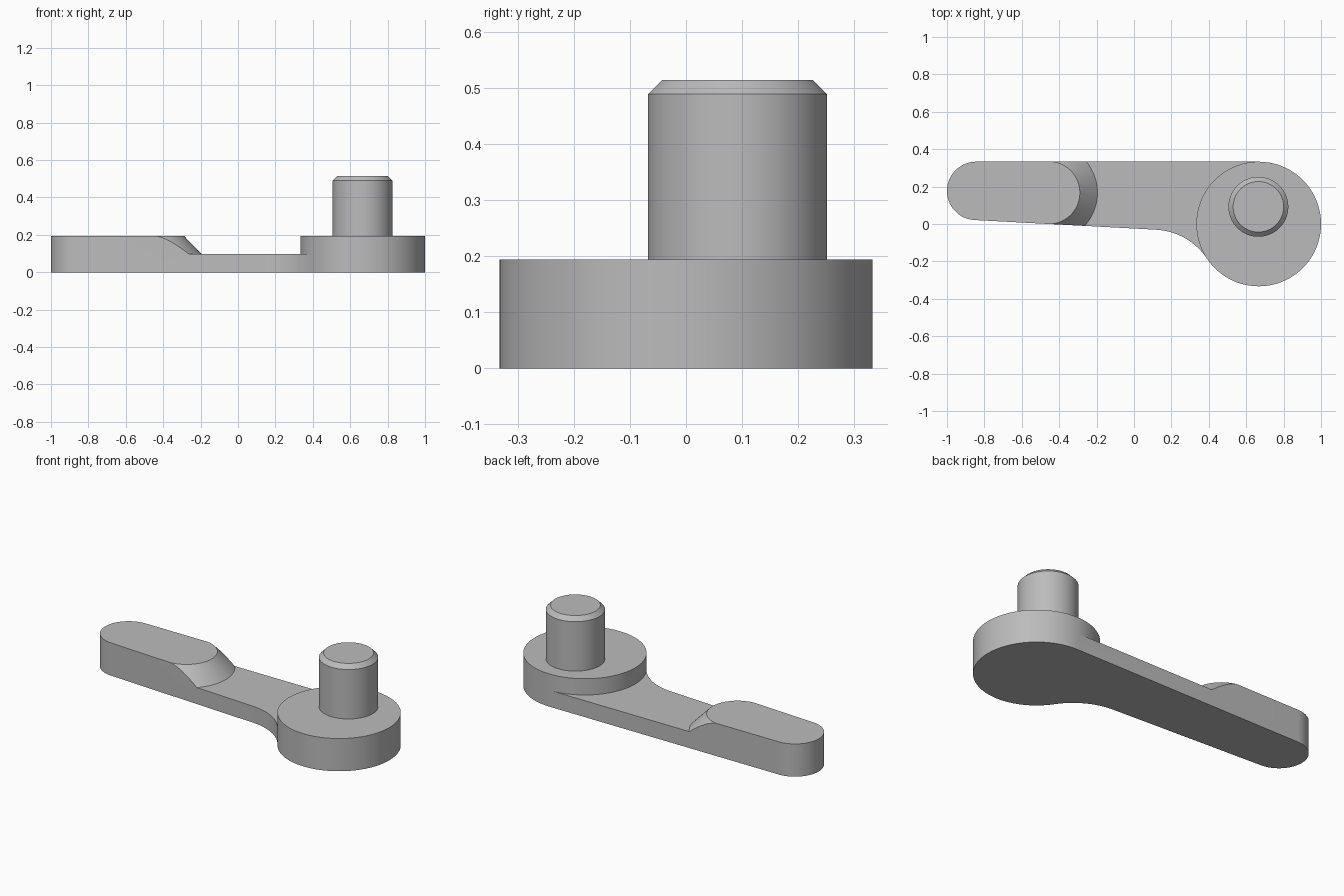
import bpy
import bmesh
from math import cos, sin, radians

default = bpy.data.objects.get("Cube")
if default:
    bpy.data.objects.remove(default, do_unlink=True)

ARM_Z, BODY_Z = 0.098, 0.195
DISC_X, DISC_R = 0.667, 0.333

grey = bpy.data.materials.new("plain grey")
grey.use_nodes = True
grey.diffuse_color = (0.5, 0.5, 0.5, 1)
grey.node_tree.nodes["Principled BSDF"].inputs["Base Color"].default_value = (0.5, 0.5, 0.5, 1)


def arc(cx, cy, r, start, end, step=4):
    """Points on an arc, angles in degrees."""
    n = max(2, round(abs(end - start) / step))
    angles = [radians(start + (end - start) * i / n) for i in range(n + 1)]
    return [(cx + r * cos(a), cy + r * sin(a)) for a in angles]


def loft(name, sections):
    """Closed solid through (height, outline) sections of equal point count."""
    bm = bmesh.new()
    rings = [[bm.verts.new((x, y, z)) for x, y in pts] for z, pts in sections]
    n = len(rings[0])
    for low, high in zip(rings, rings[1:]):
        for i in range(n):
            j = (i + 1) % n
            bm.faces.new((low[i], low[j], high[j], high[i]))
    bm.faces.new(rings[0][::-1])
    bm.faces.new(rings[-1])
    bmesh.ops.recalc_face_normals(bm, faces=bm.faces[:])
    mesh = bpy.data.meshes.new(name)
    bm.to_mesh(mesh)
    bm.free()
    mesh.materials.append(grey)
    obj = bpy.data.objects.new(name, mesh)
    bpy.context.collection.objects.link(obj)
    return obj


def activate(obj):
    bpy.ops.object.select_all(action='DESELECT')
    obj.select_set(True)
    bpy.context.view_layer.objects.active = obj


# Lever body: rounded grip end, tapering arm, fillet and hub disc in one outline
outline = (arc(-0.844, 0.177, 0.156, 90, 267)
           + arc(0.10, -0.379, 0.349, 87, 33.8)
           + arc(DISC_X, 0, DISC_R, 213.8, 450, 3))
body = loft("lever_body", [(0, outline), (BODY_Z, outline)])


# Relief between the sloped round grip shoulder and the hub
def relief(z):
    cx, cy = -0.457, 0.167
    r = 0.1675 + (BODY_Z - z) * 0.97
    return (z, arc(cx, cy, r, -90, 90, 3)
            + [(cx, 0.6), (DISC_X - 0.005, 0.6)]
            + arc(DISC_X, 0, DISC_R + 0.0005, 91, 224, 3)
            + [(0.3, -0.6), (cx, -0.6)])


cutter = loft("relief_cutter", [relief(ARM_Z), relief(BODY_Z + 0.02)])
cutter.hide_render = True
cut = body.modifiers.new("relief", 'BOOLEAN')
cut.operation = 'DIFFERENCE'
cut.solver = 'EXACT'
cut.object = cutter
activate(body)
bpy.ops.object.modifier_apply(modifier=cut.name)
bpy.data.objects.remove(cutter, do_unlink=True)


# Chamfered pin, set off-centre on the hub
def circle(r):
    return arc(0.665, 0.092, r, 0, 360)[:-1]


pin = loft("pin", [(BODY_Z, circle(0.16)), (0.49, circle(0.16)), (0.515, circle(0.135))])

for part in (body, pin):
    activate(part)
    bpy.ops.object.shade_smooth_by_angle(angle=radians(25))
